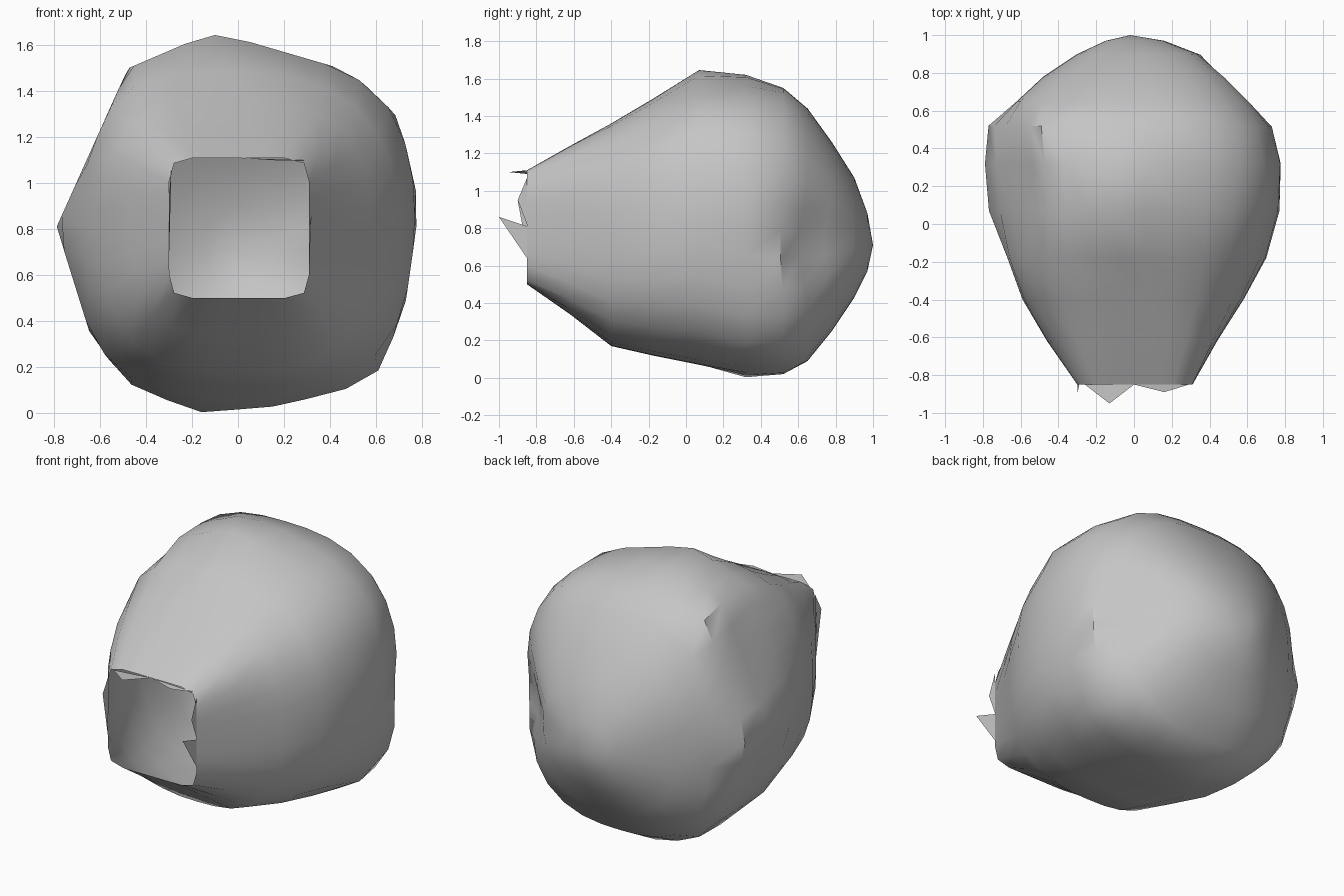
import bpy, bmesh, math

if "Cube" in bpy.data.objects:
    bpy.data.objects.remove(bpy.data.objects["Cube"])

stone = bpy.data.materials.new("stone grey")
stone.use_nodes = True
grey = (0.56, 0.56, 0.56, 1)
stone.diffuse_color = grey
stone.node_tree.nodes["Principled BSDF"].inputs["Base Color"].default_value = grey

# Cross-sections from the mouth to the back:
# y, -x side, +x side, bottom, top, upper and lower roundness
RINGS = [
    (-0.85, 0.30, 0.31, 0.50, 1.11, 9.0, 9.0),
    (-0.62, 0.46, 0.44, 0.34, 1.24, 4.0, 3.6),
    (-0.40, 0.59, 0.58, 0.17, 1.36, 3.0, 2.7),
    (-0.18, 0.67, 0.70, 0.12, 1.49, 2.7, 2.7),
    (0.07, 0.77, 0.77, 0.07, 1.65, 2.6, 2.7),
    (0.32, 0.80, 0.79, 0.00, 1.62, 2.7, 2.8),
    (0.52, 0.77, 0.74, 0.02, 1.55, 2.7, 2.8),
    (0.65, 0.62, 0.64, 0.09, 1.44, 2.6, 2.7),
    (0.78, 0.48, 0.52, 0.25, 1.26, 2.4, 2.4),
    (0.90, 0.30, 0.36, 0.43, 1.07, 2.2, 2.2),
    (0.97, 0.15, 0.16, 0.57, 0.88, 2.0, 2.0),
]
SIDES = 32

# Flat facets worn into the flanks, as an (x, z) outline
OUTLINE = [(-0.18, 0), (-0.48, 0.13), (-0.64, 0.33), (-0.79, 0.81), (-0.48, 1.5),
           (-0.13, 1.65), (0, 1.63), (0.48, 1.49), (0.7, 1.3), (0.79, 0.9),
           (0.73, 0.48), (0.63, 0.2), (0.53, 0.12), (0.18, 0.03)]


def section_point(ring, i):
    y, left, right, low, high, up_n, low_n = ring
    a = 2 * math.pi * i / SIDES
    c, s = math.cos(a), math.sin(a)
    n = up_n if s >= 0 else low_n
    r = (abs(c) ** n + abs(s) ** n) ** (-1 / n)
    # The crest leans to -x around the thick middle
    lean = 0.1 * math.exp(-((y - 0.1) / 0.45) ** 2)
    x = r * c * (right if c > 0 else left) - lean * max(s, 0) ** 2
    z = (low + high) / 2 + r * s * (high - low) / 2
    for (px, pz), (qx, qz) in zip(OUTLINE, OUTLINE[1:] + OUTLINE[:1]):
        length = math.hypot(qx - px, qz - pz)
        nx, nz = (pz - qz) / length, (qx - px) / length
        over = max(0, (x - px) * nx + (z - pz) * nz)
        x -= over * nx
        z -= over * nz
    return x, y, z


def finish(bm, name):
    mesh = bpy.data.meshes.new(name)
    bm.to_mesh(mesh)
    bm.free()
    mesh.materials.append(stone)
    obj = bpy.data.objects.new(name, mesh)
    bpy.context.collection.objects.link(obj)
    return obj


# Hollow boulder shell, open at the front
bm = bmesh.new()
loops = [[bm.verts.new(section_point(r, i)) for i in range(SIDES)] for r in RINGS]
for a, b in zip(loops, loops[1:]):
    for i in range(SIDES):
        j = (i + 1) % SIDES
        bm.faces.new((a[i], a[j], b[j], b[i]))
tip = bm.verts.new((-0.02, 1.0, 0.71))
for i in range(SIDES):
    bm.faces.new((loops[-1][i], loops[-1][(i + 1) % SIDES], tip))

# Shallow dent low on the back corner
for v in bm.verts:
    d = (v.co.x - 0.58) ** 2 + (v.co.y - 0.68) ** 2 + (v.co.z - 0.72) ** 2
    k = 0.06 * math.exp(-d / 0.04)
    v.co.x -= k
    v.co.y -= k
bmesh.ops.recalc_face_normals(bm, faces=bm.faces)
shell = finish(bm, "boulder_shell")
bpy.ops.object.select_all(action="DESELECT")
shell.select_set(True)
bpy.context.view_layer.objects.active = shell
bpy.ops.object.shade_smooth_by_angle(angle=math.radians(40))

# Jagged splinters around the mouth
SPLINTERS = {
    "top_splinter": [(-0.26, -0.85, 1.09), (0, -0.85, 1.11), (-0.13, -0.95, 1.1)],
    "top_chip": [(0, -0.85, 1.11), (0.29, -0.85, 1.1), (0.16, -0.89, 1.1)],
    "left_splinter": [(0.31, -0.85, 0.64), (0.31, -0.85, 0.81), (0.32, -1, 0.86)],
    "left_chip": [(0.31, -0.85, 0.82), (0.31, -0.85, 1.07), (0.31, -0.9, 0.95)],
    "right_chip": [(-0.3, -0.85, 0.68), (-0.29, -0.85, 1.06), (-0.3, -0.9, 0.95)],
}
for name, corners in SPLINTERS.items():
    bm = bmesh.new()
    bm.faces.new([bm.verts.new(p) for p in corners])
    finish(bm, name)
